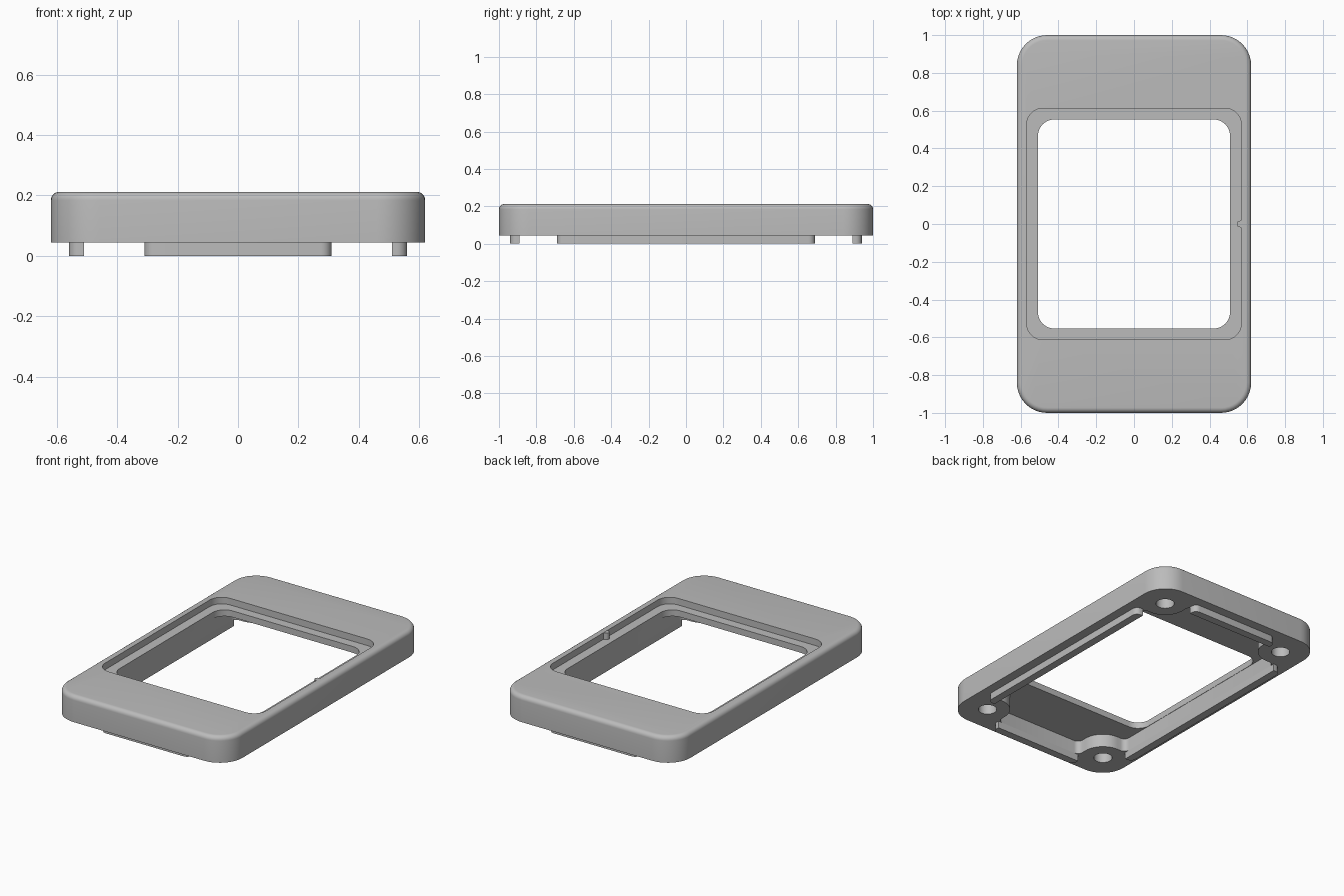
import bpy, bmesh
from math import pi, cos, sin, radians

if "Cube" in bpy.data.objects:
    bpy.data.objects.remove(bpy.data.objects["Cube"])

grey = bpy.data.materials.new("plain_grey")
grey.use_nodes = True
COLOUR = (0.5, 0.5, 0.5, 1)
grey.diffuse_color = COLOUR
grey.node_tree.nodes["Principled BSDF"].inputs["Base Color"].default_value = COLOUR

BOTTOM, CEILING, LEDGE, TOP = 0.045, 0.13, 0.17, 0.212
BOSS_X, BOSS_Y, BOSS_R = 0.45, 0.825, 0.135


def arc(cx, cy, r, start, end, n=10):
    """Points along an arc, angles in degrees."""
    angles = [radians(start + (end - start) * i / n) for i in range(n + 1)]
    return [(cx + r * cos(a), cy + r * sin(a)) for a in angles]


def rounded_rect(hx, hy, r):
    corners = [(1, 1), (-1, 1), (-1, -1), (1, -1)]
    return [p for i, (sx, sy) in enumerate(corners)
            for p in arc(sx * (hx - r), sy * (hy - r), r, i * 90, i * 90 + 90)]


def prism(name, outline, z0, z1, top_round=0):
    """Extrude a counter-clockwise outline, optionally rounding its top edge."""
    bm = bmesh.new()
    low = bm.faces.new([bm.verts.new((x, y, z0)) for x, y in outline])
    ext = bmesh.ops.extrude_face_region(bm, geom=[low], use_keep_orig=True)["geom"]
    verts = [v for v in ext if isinstance(v, bmesh.types.BMVert)]
    bmesh.ops.translate(bm, verts=verts, vec=(0, 0, z1 - z0))
    if top_round:
        rim = [e for e in bm.edges if all(v in verts for v in e.verts)]
        bmesh.ops.bevel(bm, geom=rim, offset=top_round, segments=6,
                        profile=0.5, affect='EDGES')
    bmesh.ops.recalc_face_normals(bm, faces=bm.faces)
    mesh = bpy.data.meshes.new(name)
    bm.to_mesh(mesh)
    bm.free()
    obj = bpy.data.objects.new(name, mesh)
    bpy.context.collection.objects.link(obj)
    mesh.materials.append(grey)
    return obj


def cut(target, cutter):
    mod = target.modifiers.new("cut", 'BOOLEAN')
    mod.operation, mod.solver, mod.object = 'DIFFERENCE', 'EXACT', cutter
    bpy.ops.object.select_all(action='DESELECT')
    bpy.context.view_layer.objects.active = target
    target.select_set(True)
    bpy.ops.object.modifier_apply(modifier=mod.name)
    bpy.data.objects.remove(cutter)


def smooth(obj):
    bpy.ops.object.select_all(action='DESELECT')
    bpy.context.view_layer.objects.active = obj
    obj.select_set(True)
    bpy.ops.object.shade_smooth_by_angle(angle=radians(35))


# Outer frame with a rounded top edge
frame = prism("frame", rounded_rect(0.62, 1.0, 0.16), BOTTOM, TOP, 0.028)

# Underside cavity that wraps around the four corner bosses
quarter = (arc(0.475, 0.655, 0.035, 0, 90, 6)
           + arc(BOSS_X, BOSS_Y, BOSS_R, 270, 180, 14)
           + arc(0.28, 0.855, 0.035, 0, 90, 6))
mirrored = [(-x, y) for x, y in reversed(quarter)]
half = quarter + mirrored
cavity = half + [(-x, -y) for x, y in half]
cut(frame, prism("cavity_cutter", cavity, -0.1, CEILING))

# Window opening, and the shallow recess around it
cut(frame, prism("window_cutter", rounded_rect(0.508, 0.553, 0.085), 0.1, 0.3))
cut(frame, prism("recess_cutter", rounded_rect(0.568, 0.612, 0.085), LEDGE, 0.3))

# Blind screw holes in the bosses
for sx in (-1, 1):
    for sy in (-1, 1):
        hole = arc(sx * BOSS_X, sy * BOSS_Y, 0.055, 0, 350, 35)
        cut(frame, prism("hole_cutter", hole, -0.1, 0.155))
smooth(frame)

# Small key bump on the recess wall, flared where it meets the wall
bump = ([(0.575, 0.024)] + arc(0.561, 0, 0.017, 90, 270, 12) + [(0.575, -0.024)])
smooth(prism("key_bump", bump, LEDGE - 0.005, TOP - 0.001))


# Locating lips under each wall, with rounded outer ends
def lip_outline(inner, outer, length, r=0.035):
    return ([(inner, -length)] + arc(outer - r, r - length, r, 270, 360, 6)
            + arc(outer - r, length - r, r, 0, 90, 6) + [(inner, length)])


side = lip_outline(0.51, 0.56, 0.69)
end = lip_outline(0.89, 0.94, 0.31)
lips = {
    "lip_left": side,
    "lip_right": [(-x, -y) for x, y in side],
    "lip_back": [(-y, x) for x, y in end],
    "lip_front": [(y, -x) for x, y in end],
}
for name, outline in lips.items():
    smooth(prism(name, outline, 0, BOTTOM))
